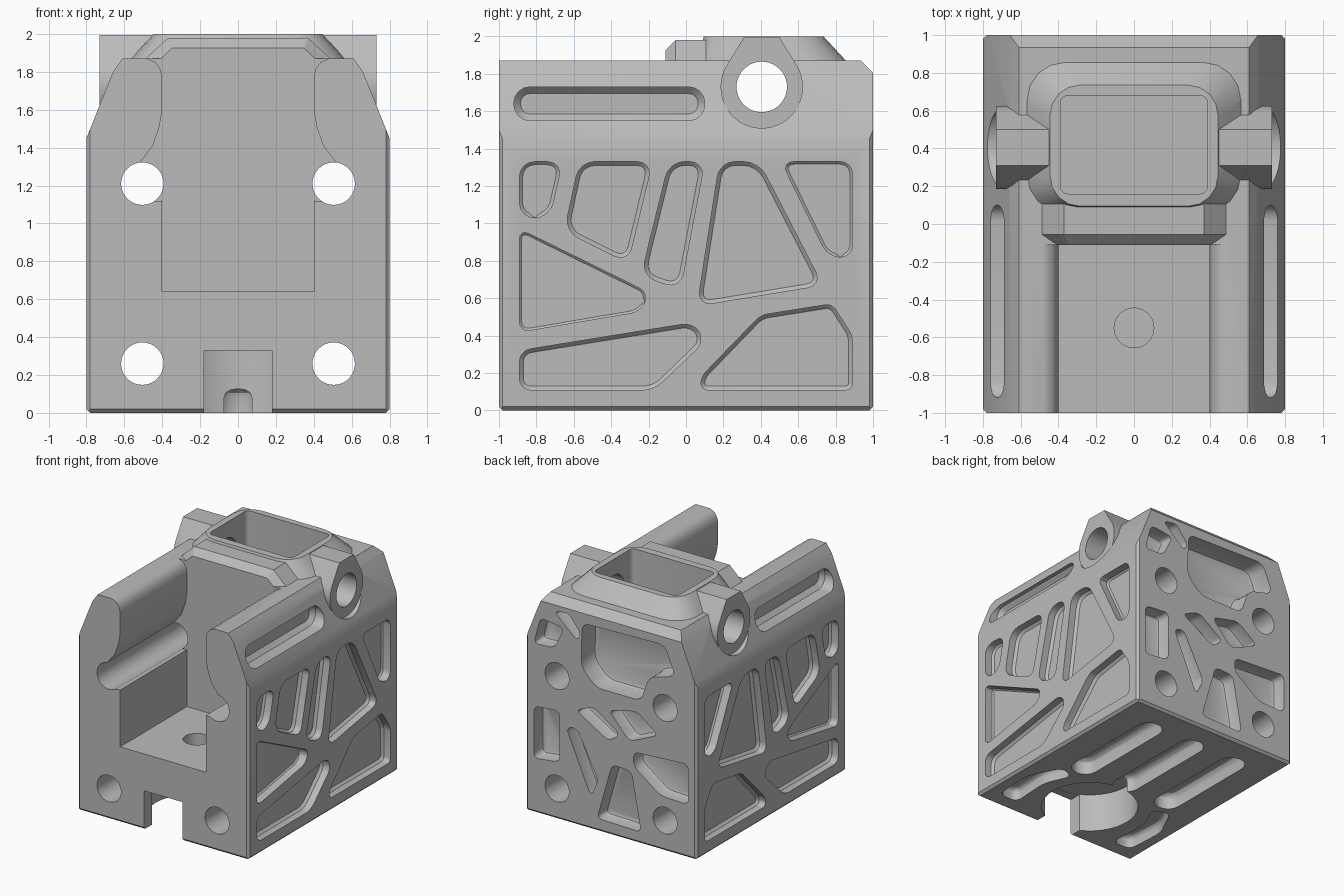
import bpy, bmesh, math
from mathutils import Vector

cube = bpy.data.objects.get("Cube")
if cube:
    bpy.data.objects.remove(cube, do_unlink=True)

grey = bpy.data.materials.new("plain grey")
grey.use_nodes = True
grey.diffuse_color = (0.5, 0.5, 0.5, 1)
grey.node_tree.nodes["Principled BSDF"].inputs["Base Color"].default_value = (0.5, 0.5, 0.5, 1)

AXES = {"x": lambda u, v, w: (w, u, v), "y": lambda u, v, w: (u, w, v), "z": lambda u, v, w: (u, v, w)}


def prism(pts, axis, start, end, corner=0, floor=0, seg=1):
    """Extrude an outline along an axis; round its corners and ease the edge of its end face."""
    flat = bmesh.new()
    flat.faces.new([flat.verts.new((u, v, 0)) for u, v in pts])
    if corner:
        bmesh.ops.bevel(flat, geom=flat.verts[:], offset=corner, segments=4, profile=0.5,
                        affect="VERTICES", clamp_overlap=True)
    flat.faces.ensure_lookup_table()
    outline = [v.co.xy.copy() for v in flat.faces[0].verts]
    flat.free()
    bm = bmesh.new()
    near = [bm.verts.new(AXES[axis](p.x, p.y, start)) for p in outline]
    far = [bm.verts.new(AXES[axis](p.x, p.y, end)) for p in outline]
    bm.faces.new(near)
    cap = bm.faces.new(far)
    for i in range(len(near)):
        j = (i + 1) % len(near)
        bm.faces.new((near[i], near[j], far[j], far[i]))
    bmesh.ops.recalc_face_normals(bm, faces=bm.faces[:])
    if floor:
        bmesh.ops.bevel(bm, geom=cap.edges[:], offset=floor, segments=seg, profile=0.5,
                        affect="EDGES", clamp_overlap=True)
    return bm


def make(name, bm):
    bmesh.ops.recalc_face_normals(bm, faces=bm.faces[:])
    mesh = bpy.data.meshes.new(name)
    bm.to_mesh(mesh)
    bm.free()
    mesh.materials.append(grey)
    ob = bpy.data.objects.new(name, mesh)
    bpy.context.collection.objects.link(ob)
    return ob


def combine(bm, operation="DIFFERENCE"):
    """Join a solid to the housing, or cut it away."""
    tool = make("tool", bm)
    mod = housing.modifiers.new("combine", "BOOLEAN")
    mod.operation, mod.solver, mod.object = operation, "EXACT", tool
    bpy.context.view_layer.update()
    result = bpy.data.meshes.new_from_object(housing.evaluated_get(bpy.context.evaluated_depsgraph_get()))
    housing.modifiers.clear()
    housing.data = result
    bpy.data.objects.remove(tool, do_unlink=True)


def mirrored(half):
    return half + [(-u, v) for u, v in reversed(half)]


def box(u, v, a, b):
    return [(u, v), (a, v), (a, b), (u, b)]


def disc(u, v, r, first=0, sweep=360, n=40):
    count = n if sweep == 360 else n + 1
    angles = [math.radians(first + sweep * i / n) for i in range(count)]
    return [(u + r * math.cos(a), v + r * math.sin(a)) for a in angles]


# Main block with chamfered edges
body = prism(mirrored([(0.78, 0), (0.8, 0.02), (0.8, 1.45), (0.66, 1.8), (0.61, 1.87)]), "y", -1, 1)
chamfers = [((0.8 * s, t, 1), (s, t, 0), 0.02) for s in (-1, 1) for t in (-1, 1)]
chamfers += [((0, t, 0), (0, t, -1), 0.02) for t in (-1, 1)] + [((0, 1, 1.87), (0, 1, 1), 0.065)]
for corner, direction, size in chamfers:
    n = Vector(direction).normalized()
    cut = bmesh.ops.bisect_plane(body, geom=body.verts[:] + body.edges[:] + body.faces[:],
                                 plane_co=Vector(corner) - n * size / math.sqrt(2), plane_no=n, clear_outer=True)
    bmesh.ops.contextual_create(body, geom=[e for e in cut["geom_cut"] if isinstance(e, bmesh.types.BMEdge)])
housing = make("housing", body)

# Hood over the channel end
hood = mirrored([(0.52, 1.6), (0.52, 1.84), (0.37, 1.98)])
combine(prism(hood, "y", 0.15, -0.11, floor=0.055), "UNION")

# Sloped collar around the top opening
collar = prism(box(-0.57, 0.06, 0.57, 0.86), "z", 1.87, 2, corner=0.2)
for v in collar.verts:
    if v.co.z > 1.9:
        v.co.x *= 0.78
        v.co.y = 0.095 + (v.co.y - 0.06) * 0.8
    else:
        v.co.z = 1.865
combine(collar, "UNION")

# Pin ears with flat tops, and their flat seats in the side slopes
ear = disc(0.405, 1.73, 0.22, -210, 240) + [(0.5, 1.995), (0.31, 1.995)]
for s in (-1, 1):
    combine(prism(ear, "x", 0.3 * s, 0.73 * s), "UNION")
for s in (-1, 1):
    combine(prism(ear, "x", 0.73 * s, s))

# Front channel between the rounded rails
channel = [(0.4, 0.64), (0.4, 1.12), (0.5, 1.11), (0.52, 1.318), (0.45, 1.41), (0.415, 1.51), (0.4, 1.6),
           (0.4, 1.77), (0.41, 1.815), (0.435, 1.85), (0.48, 1.872), (0.6, 1.876), (0.6, 2.2)]
combine(prism(mirrored(channel), "y", -1.2, -0.11))

# Top opening, pin hole, long bolt holes and blind floor hole
combine(prism(box(-0.39, 0.16, 0.39, 0.68), "z", 2.2, 0.64, corner=0.04))
combine(prism(disc(0.405, 1.73, 0.135), "x", -1, 1))
for s in (-1, 1):
    for z in (0.26, 1.21):
        combine(prism(disc(0.505 * s, z, 0.112), "y", -1.2, 1.2))
combine(prism(disc(0, -0.55, 0.105), "z", 0.8, 0.42))

# Round recess and entry slot underneath
combine(prism(disc(0, -0.55, 0.385), "z", -0.2, 0.33))
combine(prism(box(-0.18, -1.2, 0.18, -0.5), "z", -0.2, 0.329))

# Side lightening pockets
side_pockets = [
    [(-0.89, 1.33), (-0.66, 1.33), (-0.73, 1.03), (-0.89, 1.03)],
    [(-0.57, 1.33), (-0.18, 1.33), (-0.31, 0.79), (-0.65, 0.96)],
    [(-0.09, 1.33), (0.1, 1.33), (-0.03, 0.65), (-0.24, 0.72)],
    [(0.18, 1.33), (0.39, 1.33), (0.73, 0.67), (0.06, 0.56)],
    [(0.51, 1.33), (0.89, 1.33), (0.89, 0.82), (0.76, 0.82)],
    [(-0.89, 0.97), (-0.2, 0.63), (-0.24, 0.53), (-0.89, 0.42)],
    [(-0.89, 0.32), (0.04, 0.47), (0.1, 0.37), (-0.17, 0.11), (-0.89, 0.11)],
    [(0.08, 0.11), (0.08, 0.18), (0.4, 0.51), (0.78, 0.57), (0.89, 0.4), (0.89, 0.11)],
]
for s in (-1, 1):
    for pocket in side_pockets:
        combine(prism(pocket, "x", 0.9 * s, 0.72 * s, corner=0.08, floor=0.02))
    combine(prism(box(-0.92, 1.55, 0.1, 1.73), "x", 0.9 * s, 0.62 * s, corner=0.085, floor=0.035))

# Back lightening pockets
back_pockets = [
    [(0.72, 1.43), (0.66, 1.66), (0.44, 1.63), (0.53, 1.44)],
    [(0.53, 1.75), (0.4, 1.77), (0.28, 1.62), (0.32, 1.56)],
    [(0.72, 0.46), (0.72, 0.9), (0.48, 0.92), (0.48, 0.49)],
    [(0.42, 0.8), (0.32, 0.82), (0.12, 0.43), (0.19, 0.28)],
    [(0.33, 0.97), (0.16, 1.04), (-0.08, 0.87), (0.02, 0.79)],
    [(0.02, 1.05), (-0.24, 1.11), (-0.44, 0.96), (-0.17, 0.84)],
    [(-0.01, 0.6), (-0.19, 0.59), (-0.28, 0.1), (0.13, 0.11)],
    [(-0.21, 0.76), (-0.72, 0.79), (-0.72, 0.45), (-0.46, 0.46), (-0.21, 0.64)],
]
for pocket in back_pockets:
    combine(prism(pocket, "y", 1.1, 0.88, corner=0.045, floor=0.025, seg=2))
window = [(0.27, 1.72), (-0.5, 1.74), (-0.6, 1.5), (-0.35, 1.43), (-0.28, 1.21), (0.14, 1.21), (0.28, 1.35)]
combine(prism(window, "y", 1.1, 0.82, corner=0.06, floor=0.03, seg=2))

# Rounded grooves underneath
for x in (-0.43, 0, 0.43):
    combine(prism(box(x - 0.11, -0.2, x + 0.11, 0.8), "z", -0.1, 0.13, corner=0.105, floor=0.05, seg=3))
for s in (-1, 1):
    bean = [(0.42 * s, -0.27), (0.56 * s, -0.22), (0.7 * s, -0.5), (0.68 * s, -0.86), (0.5 * s, -0.86), (0.52 * s, -0.5)]
    combine(prism(bean, "z", -0.1, 0.1, corner=0.06, floor=0.04, seg=3))

# Smooth curved walls, keep machined edges crisp
bpy.ops.object.select_all(action="DESELECT")
housing.select_set(True)
bpy.context.view_layer.objects.active = housing
bpy.ops.object.shade_smooth_by_angle(angle=math.radians(30))
